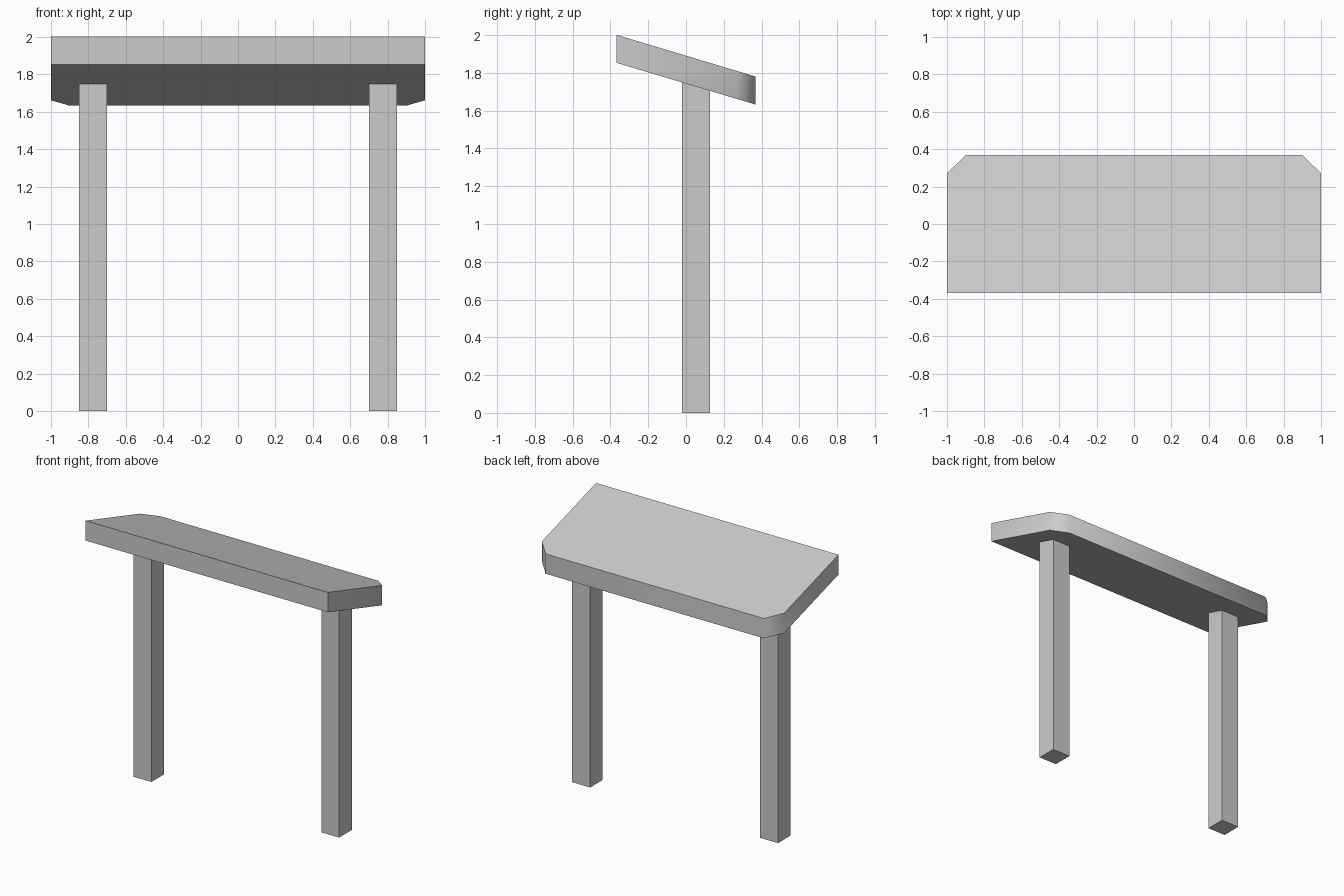
import bpy, bmesh, math

if "Cube" in bpy.data.objects:
    bpy.data.objects.remove(bpy.data.objects["Cube"])

SLOPE = -0.3
HALF_Y = 0.368
THICK = 0.148


def underside(y):
    return 1.743 + SLOPE * y


def prism(name, outline, bottom, top):
    """Vertical prism over an xy outline with height functions of y."""
    bm = bmesh.new()
    lo = [bm.verts.new((x, y, bottom(y))) for x, y in outline]
    hi = [bm.verts.new((x, y, top(y))) for x, y in outline]
    bm.faces.new(lo[::-1])
    bm.faces.new(hi)
    n = len(outline)
    for i in range(n):
        j = (i + 1) % n
        bm.faces.new((lo[i], lo[j], hi[j], hi[i]))
    bmesh.ops.recalc_face_normals(bm, faces=bm.faces)
    mesh = bpy.data.meshes.new(name)
    bm.to_mesh(mesh)
    bm.free()
    obj = bpy.data.objects.new(name, mesh)
    bpy.context.collection.objects.link(obj)
    return obj


# Sloping slab with two clipped back corners, softly shaded
right = [(1, -HALF_Y), (1, HALF_Y - 0.097), (0.9, HALF_Y)]
left = [(-x, y) for x, y in reversed(right)]
slab = prism("sloping_top", right + left, underside, lambda y: underside(y) + THICK)
bpy.ops.object.select_all(action='DESELECT')
slab.select_set(True)
bpy.context.view_layer.objects.active = slab
bpy.ops.object.shade_smooth_by_angle(angle=math.radians(50))

# Square legs, cut to meet the sloping underside
Y0, Y1 = -0.02, 0.128
for side, x in (("left", -0.775), ("right", 0.775)):
    w = 0.074
    prism(side + "_leg", [(x - w, Y0), (x + w, Y0), (x + w, Y1), (x - w, Y1)],
          lambda y: 0.0, underside)
